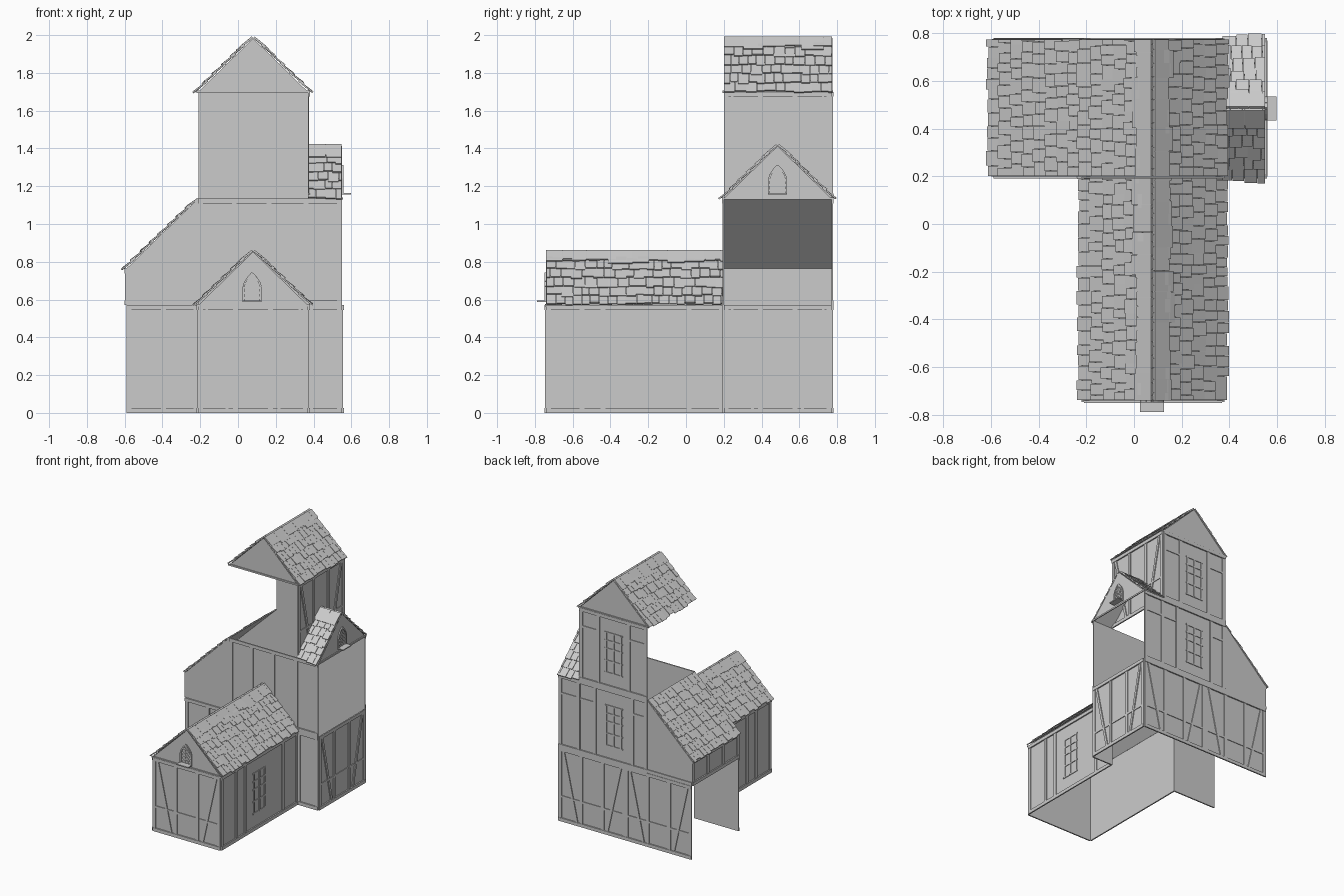
import bpy, bmesh, math, random
from mathutils import Vector

random.seed(4)
cube = bpy.data.objects.get("Cube")
if cube:
    bpy.data.objects.remove(cube, do_unlink=True)

grey = bpy.data.materials.new("plain_grey")
grey.use_nodes = True
grey.diffuse_color = (0.6, 0.6, 0.6, 1)
grey.node_tree.nodes["Principled BSDF"].inputs["Base Color"].default_value = (0.6, 0.6, 0.6, 1)

# Main lines of the building
LEFT, TL, MID, TR, RIGHT = -0.59, -0.21, 0.08, 0.37, 0.55
FRONT, STEP, BACK = -0.74, 0.2, 0.77
F1, F2, F3 = 0.57, 1.135, 1.7
W = 0.026


def finish(name, bm):
    mesh = bpy.data.meshes.new(name)
    bm.to_mesh(mesh)
    bm.free()
    mesh.materials.append(grey)
    obj = bpy.data.objects.new(name, mesh)
    bpy.context.collection.objects.link(obj)
    return obj


def hexa(bm, low, high):
    """Solid between two matching four-sided loops."""
    a = [bm.verts.new(p) for p in low]
    b = [bm.verts.new(p) for p in high]
    faces = [bm.faces.new(a[::-1]), bm.faces.new(b)]
    for i in range(4):
        j = (i + 1) % 4
        faces.append(bm.faces.new((a[i], a[j], b[j], b[i])))
    bmesh.ops.recalc_face_normals(bm, faces=faces)


class Wall:
    """Thin wall on a vertical plane, with timbers laid on its outside."""

    def __init__(self, name, axis, pos, sign, outline):
        self.name, self.axis, self.pos, self.sign = name, axis, pos, sign
        bm = bmesh.new()
        face = bm.faces.new([bm.verts.new(self.at(u, z)) for u, z in outline])
        face.normal_update()
        if face.normal.dot(self.at(0, 0, 1) - self.at(0, 0)) < 0:
            face.normal_flip()
        finish(name, bm)
        self.bm = bmesh.new()

    def at(self, u, z, d=0.0):
        p = self.pos + self.sign * d
        return Vector((u, p, z) if self.axis == "y" else (p, u, z))

    def bar(self, u0, z0, u1, z1, w=W, d=0.007):
        along = Vector((u1 - u0, z1 - z0)).normalized()
        s = Vector((-along.y, along.x)) * w / 2
        loop = [(u0 + s.x, z0 + s.y), (u1 + s.x, z1 + s.y),
                (u1 - s.x, z1 - s.y), (u0 - s.x, z0 - s.y)]
        hexa(self.bm, [self.at(u, z) for u, z in loop], [self.at(u, z, d) for u, z in loop])

    def frame(self, u0, u1, z0, z1, posts=()):
        h = W / 2
        for z in (z0 + h, z1 - h):
            self.bar(u0, z, u1, z, d=0.01)
        for u in (u0 + h, *posts, u1 - h):
            self.bar(u, z0 + W, u, z1 - W)

    def braces(self, u0, u1, z0, z1):
        """Two posts, slanted braces and a low rail."""
        k = u1 - u0
        self.frame(u0, u1, z0, z1, (u0 + k * 0.34, u0 + k * 0.66))
        self.bar(u0 + W, z0 + 0.19, u1 - W, z0 + 0.19, 0.016, 0.005)
        self.bar(u0 + 0.04, z1 - W, u0 + 0.155, z0 + W, 0.02)
        self.bar(u1 - 0.04, z1 - W, u1 - 0.155, z0 + W, 0.02)

    def window(self, u, z, w=0.13, h=0.31):
        for k in (-0.5, 0, 0.5):
            self.bar(u + k * w, z, u + k * w, z + h, 0.012, 0.006)
        for k in (0, 0.3, 0.6, 0.8, 1):
            self.bar(u - w * 0.6, z + h * k, u + w * 0.6, z + h * k, 0.01, 0.005)

    def arched_window(self, u, z, r=0.045, straight=0.075, rise=0.07):
        def half(t):
            return r if t < straight else r * (1 - ((t - straight) / rise) ** 1.6)
        top = straight + rise
        side = [(half(t), t) for t in (0, straight, straight + rise * 0.35,
                                       straight + rise * 0.7, top)]
        for s in (-1, 1):
            for (a, t0), (b, t1) in zip(side, side[1:]):
                self.bar(u + s * a, z + t0, u + s * b, z + t1, 0.01, 0.009)
            # Diamond lattice, cut to the arch
            for n in range(-2, 8):
                line = [(s * x, x + n * 0.027) for x in [r * (i / 12 - 1) for i in range(25)]]
                keep = [(x, t) for x, t in line if 0 <= t <= top and abs(x) <= half(t)]
                if len(keep) > 2:
                    (x0, t0), (x1, t1) = keep[0], keep[-1]
                    self.bar(u + x0, z + t0, u + x1, z + t1, 0.005, 0.004)
        self.bar(u - r - 0.005, z - 0.004, u + r + 0.005, z - 0.004, 0.008, 0.048)

    def done(self):
        finish(self.name + "_timbers", self.bm)


def rect(u0, u1, z0, z1):
    return [(u0, z0), (u1, z0), (u1, z1), (u0, z1)]


# Front wing: gabled front and two long sides
w = Wall("wing_front", "y", FRONT, -1, rect(TL, TR, 0, F1))
w.braces(TL, TR, 0, F1)
w.done()
w = Wall("wing_gable", "y", FRONT, -1, [(TL, F1), (TR, F1), (MID, 0.853)])
w.bar(TL - 0.01, F1, TR + 0.01, F1, 0.012)
w.arched_window(MID - 0.005, 0.595)
w.done()
for name, x, s in (("wing_right_side", TR, 1), ("wing_left_side", TL, -1)):
    w = Wall(name, "x", x, s, rect(FRONT, STEP, 0, F1))
    w.frame(FRONT, STEP, 0, F1, (-0.55, -0.44, 0.015))
    w.window(-0.27, 0.13)
    w.done()

# Ground floor of the main block, open on its left end
w = Wall("ground_front_left", "y", STEP, -1, rect(LEFT, TL, 0, F1))
w.frame(LEFT, TL, 0, F1, (-0.395,))
w.done()
w = Wall("ground_front_right", "y", STEP, -1, rect(TR, RIGHT, 0, F1))
w.frame(TR, RIGHT, 0, F1)
w.done()
w = Wall("ground_right", "x", RIGHT, 1, rect(STEP, BACK, 0, F1))
w.braces(STEP, BACK, 0, F1)
w.done()
w = Wall("ground_back", "y", BACK, 1, rect(LEFT, RIGHT, 0, F1))
for a, b in ((LEFT, -0.02), (-0.02, RIGHT)):
    w.braces(a, b, 0, F1)
w.done()

# Upper floor, open on its right end
upper = [(LEFT, F1), (RIGHT, F1), (RIGHT, F2), (TL, F2), (LEFT, 0.765)]
w = Wall("upper_front", "y", STEP, -1, upper)
w.frame(TL, RIGHT, F1, F2, (-0.02, 0.165, 0.36))
w.done()
w = Wall("upper_back", "y", BACK, 1, upper)
w.frame(TL, RIGHT, F1, F2, (-0.08, 0.24, 0.38))
w.bar(LEFT, F1 + W / 2, TL, F1 + W / 2)
for a, b in ((TL, -0.08), (0.24, RIGHT)):
    w.bar(a, F1 + 0.42, b, F1 + 0.42, 0.016, 0.005)
w.window(MID, F1 + 0.12)
w.done()
w = Wall("upper_left", "x", LEFT, -1, rect(STEP, BACK, F1, 0.765))
w.frame(STEP, BACK, F1, 0.765, (0.39, 0.58))
w.done()

# Tower, open at its front and left
w = Wall("tower_right", "x", TR, 1, rect(STEP, BACK, F2, F3))
w.braces(STEP, BACK, F2, F3)
w.done()
w = Wall("tower_back", "y", BACK, 1, rect(TL, TR, F2, F3))
w.frame(TL, TR, F2, F3, (-0.05, 0.21))
for a, b in ((TL, -0.05), (0.21, TR)):
    w.bar(a, F2 + 0.42, b, F2 + 0.42, 0.016, 0.005)
w.window(MID, F2 + 0.12)
w.done()
for name, y, s in (("tower_front_gable", STEP, -1), ("tower_back_gable", BACK, 1)):
    w = Wall(name, "y", y, s, [(TL, F3), (TR, F3), (MID, 1.983)])
    w.bar(TL - 0.01, F3, TR + 0.01, F3, 0.012)
    w.done()

# Dormer gable
w = Wall("dormer_gable", "x", RIGHT, 1, [(STEP, F2), (BACK, F2), (0.485, 1.413)])
w.bar(STEP - 0.01, F2, BACK + 0.01, F2, 0.012)
w.arched_window(0.485, 1.165)
w.done()


def slope(name, along, eave, ridge, r0, r1, capped=True):
    """One roof slope: a sheet, rows of loose tiles and a ridge cap."""
    e, r = Vector(eave), Vector(ridge)
    length = (r - e).length
    up = (r - e) / length
    out = Vector((-up.y, up.x))
    if out.y < 0:
        out = -out

    def at(run, s, d):
        p = e + up * s + out * d
        return Vector((p.x, run, p.y) if along == "y" else (run, p.x, p.y))

    bm = bmesh.new()
    sheet = bm.faces.new([bm.verts.new(at(*q, 0)) for q in
                          ((r0, 0), (r1, 0), (r1, length), (r0, length))])
    sheet.normal_update()
    if sheet.normal.z < 0:
        sheet.normal_flip()

    def tile(a, b, s0, s1, low, high, thick):
        loop = ((a, s0, low), (b, s0, low), (b, s1, high), (a, s1, high))
        hexa(bm, [at(*q) for q in loop], [at(u, s, d + thick) for u, s, d in loop])

    rows = round(length / 0.068)
    pitch = length / rows
    for i in range(rows):
        run = r0 - (0.02 if i % 2 else 0)
        while run < r1 - 0.008:
            end = run + random.uniform(0.038, 0.062)
            s0 = i * pitch - 0.012 + random.uniform(-0.009, 0.009)
            tile(max(run, r0) + 0.001, min(end, r1) - 0.001, s0,
                 min((i + 1) * pitch + 0.01, length),
                 random.uniform(0.006, 0.011), 0.0, 0.008)
            run = end
    if capped:
        run = r0
        while run < r1 - 0.01:
            end = min(run + random.uniform(0.08, 0.13), r1)
            tile(run, end - 0.001, length - random.uniform(0.07, 0.11), length, 0.012, 0.006, 0.006)
            run = end
    finish(name, bm)


# Roofs
for side, s in (("left", -1), ("right", 1)):
    edge = MID + s * 0.295
    slope("wing_roof_" + side, "y", (edge, 0.575), (MID, 0.854), FRONT, STEP)
    slope("tower_roof_" + side, "y", (edge, 1.7), (MID, 1.984), STEP, BACK + 0.005)
for side, y in (("front", 0.195), ("back", 0.775)):
    slope("dormer_roof_" + side, "x", (y, 1.135), (0.485, 1.414), TR, RIGHT)
slope("lean_to_roof", "y", (-0.595, 0.762), (TL, 1.132), STEP, BACK + 0.005, False)
